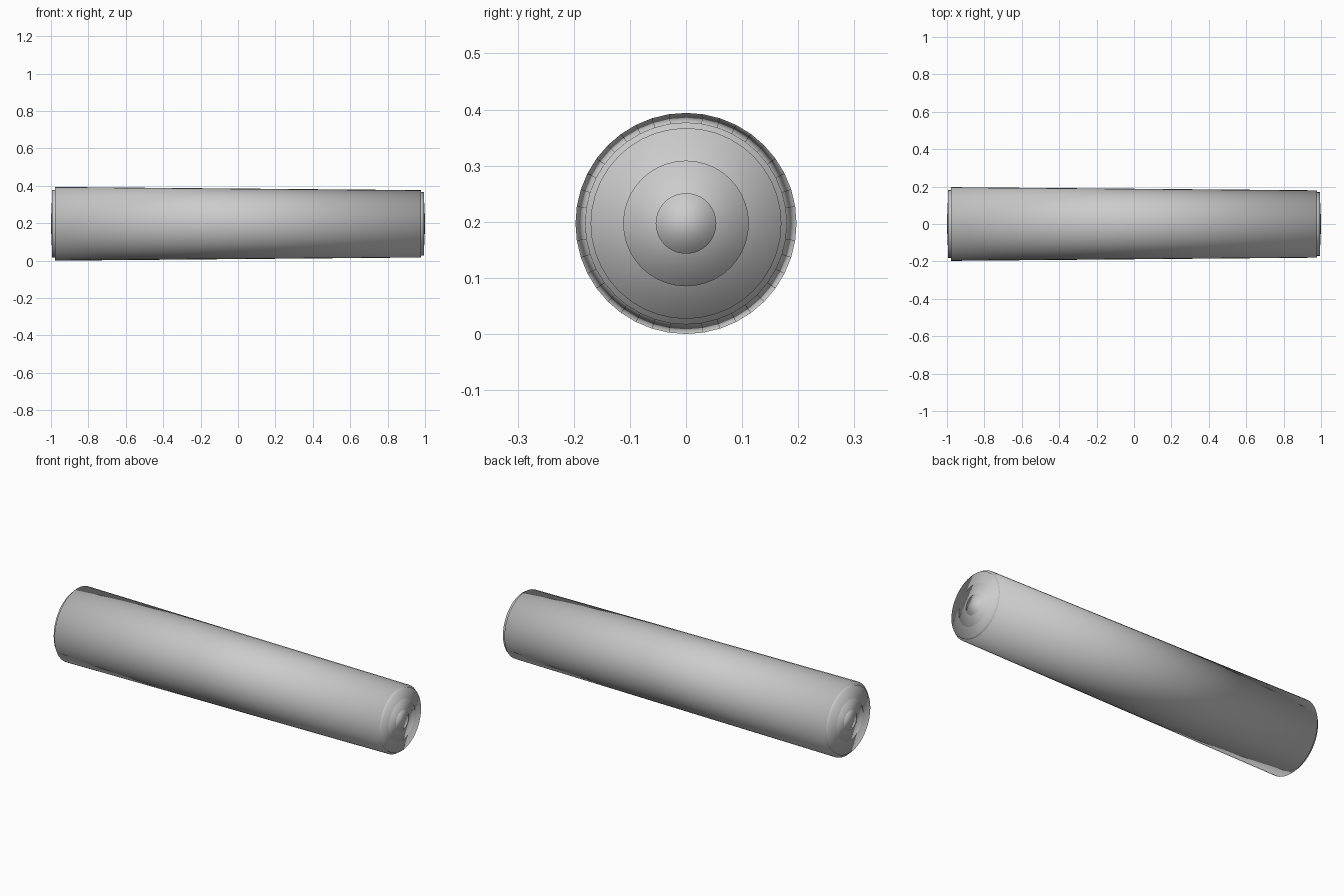
import bpy, math

if "Cube" in bpy.data.objects:
    bpy.data.objects.remove(bpy.data.objects["Cube"])

SIDES = 40
CENTRE_Z = 0.197

grey = bpy.data.materials.new("plain_grey")
grey.diffuse_color = (0.6, 0.6, 0.6, 1)
grey.use_nodes = True
grey.node_tree.nodes["Principled BSDF"].inputs["Base Color"].default_value = grey.diffuse_color


def drum(name, x0, x1, r0, r1):
    """Smooth-shaded closed drum along x, radius r0 at x0 and r1 at x1."""
    bpy.ops.mesh.primitive_cone_add(
        vertices=SIDES, radius1=r0, radius2=r1, depth=x1 - x0,
        location=((x0 + x1) / 2, 0, CENTRE_Z), rotation=(0, math.pi / 2, 0))
    ob = bpy.context.object
    ob.name = name
    ob.data.materials.append(grey)
    bpy.ops.object.shade_smooth()
    return ob


# Long tapered body
drum("tapered_body", -0.978, 0.978, 0.197, 0.180)

# Recessed rim and stepped discs at both ends
for side, label, rim in ((-1, "left", 0.181), (1, "right", 0.170)):
    for part, inner, outer, r in (("rim", 0.95, 0.994, rim),
                                  ("disc", 0.96, 0.997, 0.112),
                                  ("button", 0.97, 1.0, 0.054)):
        a, b = sorted((side * inner, side * outer))
        drum(f"{label}_{part}", a, b, r, r)
